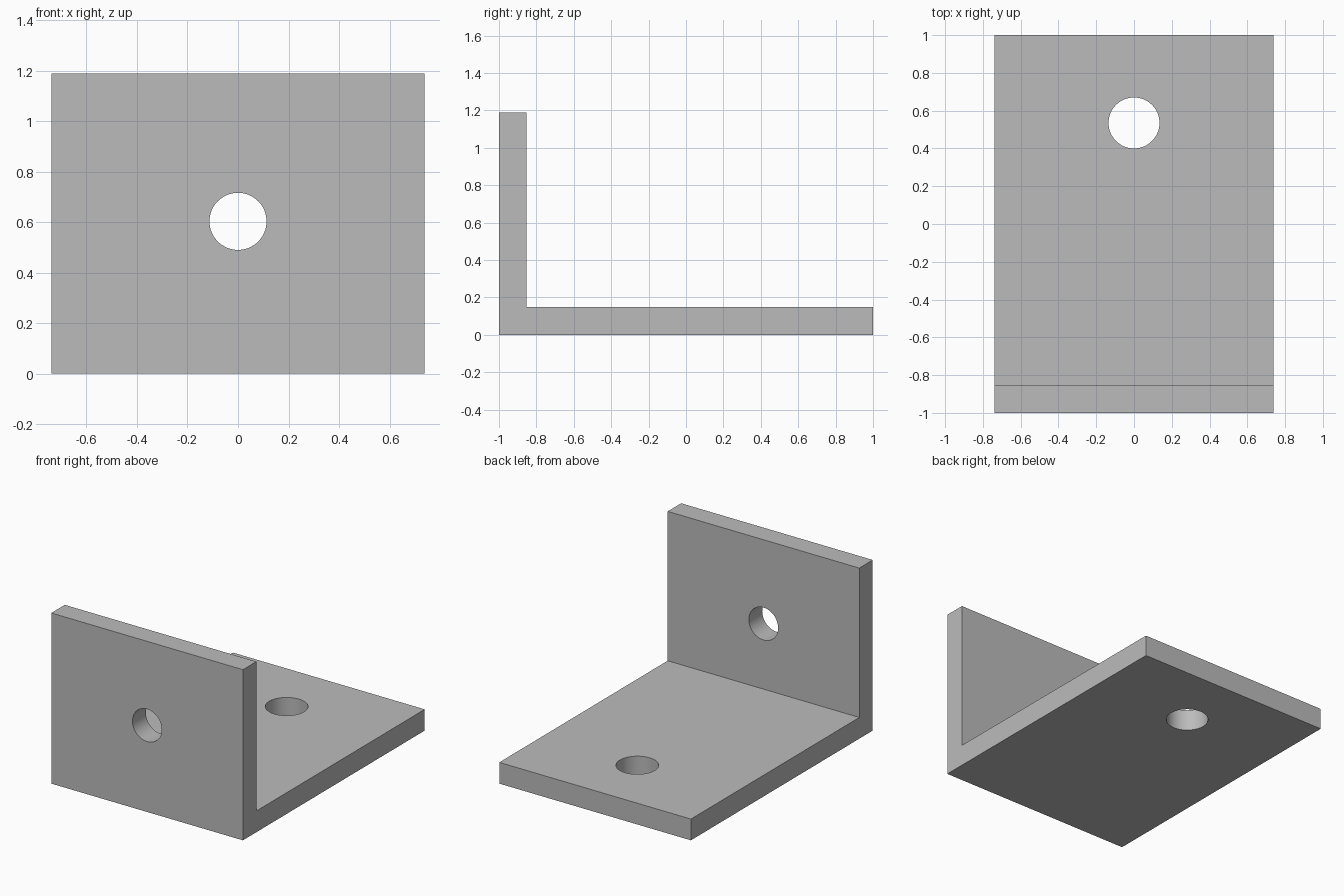
import bpy, bmesh, math

if "Cube" in bpy.data.objects:
    bpy.data.objects.remove(bpy.data.objects["Cube"])

HALF_W, HEIGHT, T = 0.738, 1.188, 0.148

grey = bpy.data.materials.new("light grey metal")
grey.diffuse_color = (0.5, 0.5, 0.5, 1)
grey.use_nodes = True
grey.node_tree.nodes["Principled BSDF"].inputs["Base Color"].default_value = grey.diffuse_color

# L-shaped bracket: side profile (y, z) extruded across x
profile = [(-1, 0), (1, 0), (1, T), (-1 + T, T), (-1 + T, HEIGHT), (-1, HEIGHT)]
bm = bmesh.new()
face = bm.faces.new([bm.verts.new((-HALF_W, y, z)) for y, z in profile])
ext = bmesh.ops.extrude_face_region(bm, geom=[face])
moved = [v for v in ext["geom"] if isinstance(v, bmesh.types.BMVert)]
bmesh.ops.translate(bm, verts=moved, vec=(2 * HALF_W, 0, 0))
bmesh.ops.recalc_face_normals(bm, faces=bm.faces)
mesh = bpy.data.meshes.new("angle_bracket")
bm.to_mesh(mesh)
bm.free()
mesh.materials.append(grey)
bracket = bpy.data.objects.new("angle_bracket", mesh)
bpy.context.collection.objects.link(bracket)


def drill(name, radius, location, rotation=(0, 0, 0)):
    """Cut a round bolt hole, then remove the cutter."""
    bpy.ops.mesh.primitive_cylinder_add(vertices=64, radius=radius, depth=0.5,
                                        location=location, rotation=rotation)
    cutter = bpy.context.object
    cutter.name = name
    cutter.hide_render = True
    cutter.data.materials.append(grey)
    mod = bracket.modifiers.new(name, "BOOLEAN")
    mod.operation = "DIFFERENCE"
    mod.solver = "EXACT"
    mod.object = cutter
    bpy.context.view_layer.objects.active = bracket
    bpy.ops.object.modifier_apply(modifier=name)
    bpy.data.objects.remove(cutter)


# Bolt holes: one through the upright plate, one through the base plate
drill("upright_hole", 0.113, (0, -1 + T / 2, 0.603), (math.pi / 2, 0, 0))
drill("base_hole", 0.135, (0, 0.535, T / 2))

# Smooth hole walls, crisp plate edges
bpy.ops.object.select_all(action="DESELECT")
bracket.select_set(True)
bpy.context.view_layer.objects.active = bracket
bpy.ops.object.shade_smooth_by_angle(angle=math.radians(30))
